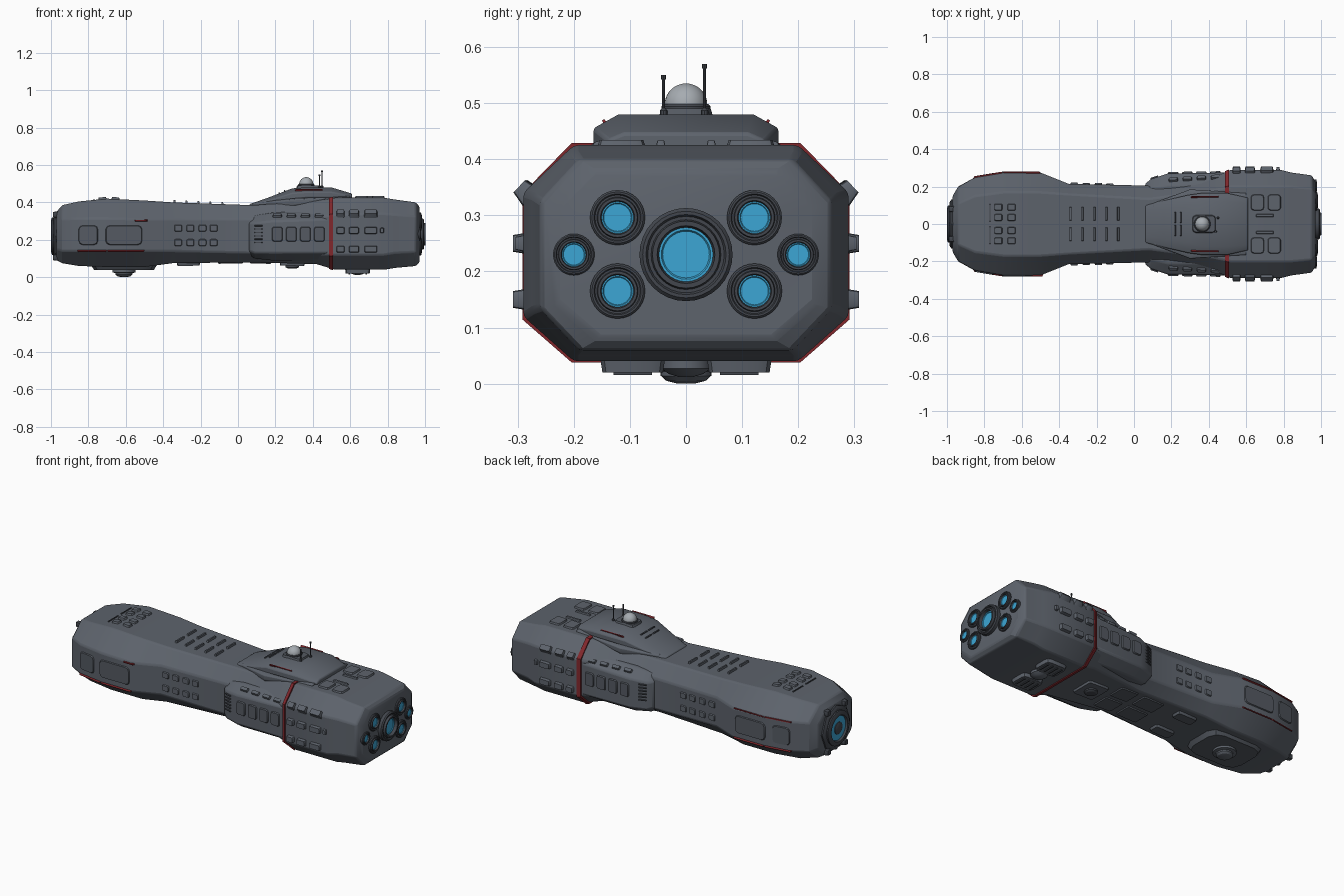
import bpy, bmesh, math
from mathutils import Matrix, Vector

if "Cube" in bpy.data.objects:
    bpy.data.objects.remove(bpy.data.objects["Cube"])


def material(name, r, g, b):
    m = bpy.data.materials.new(name)
    m.use_nodes = True
    m.diffuse_color = (r, g, b, 1)
    m.node_tree.nodes["Principled BSDF"].inputs["Base Color"].default_value = (r, g, b, 1)
    return m


GREY = material("hull grey", .11, .125, .15)
PANEL = material("panel grey", .09, .102, .122)
DARK = material("dark metal", .055, .062, .075)
BLUE = material("engine blue", .045, .38, .66)
RED = material("marking red", .22, .02, .025)
PALE = material("dome pale grey", .38, .41, .44)


def finish(bm, name, mats):
    bmesh.ops.recalc_face_normals(bm, faces=bm.faces)
    mesh = bpy.data.meshes.new(name)
    bm.to_mesh(mesh)
    bm.free()
    ob = bpy.data.objects.new(name, mesh)
    bpy.context.collection.objects.link(ob)
    for m in mats:
        mesh.materials.append(m)
    bpy.ops.object.select_all(action='DESELECT')
    ob.select_set(True)
    bpy.context.view_layer.objects.active = ob
    bpy.ops.object.shade_smooth_by_angle(angle=math.radians(28))
    return ob


# Sections: x, half width, flat half width, top, upper side, lower side, bottom
HULL = [(-.97, .15, .08, .35, .29, .15, .09), (-.94, .2, .11, .385, .31, .14, .075),
        (-.85, .25, .15, .405, .315, .14, .06), (-.7, .275, .17, .42, .315, .14, .055),
        (-.5, .275, .17, .41, .31, .14, .055), (-.35, .215, .16, .4, .31, .14, .075),
        (.08, .205, .135, .385, .31, .13, .08), (.42, .25, .18, .41, .32, .12, .07),
        (.52, .29, .2, .425, .335, .12, .04), (.78, .29, .2, .425, .34, .12, .04),
        (.84, .275, .2, .415, .335, .13, .05), (.95, .26, .19, .4, .325, .135, .06),
        (.97, .225, .155, .378, .31, .14, .08)]
POD = [(.06, .215, .17, .31, .29, .14, .12), (.09, .24, .19, .33, .29, .13, .1),
       (.18, .27, .21, .345, .3, .13, .09), (.5, .275, .21, .36, .31, .13, .09)]
TOWER = [(.06, .1, .07, .39, .385, .37, .36), (.16, .125, .08, .425, .41, .39, .37),
         (.29, .155, .1, .475, .45, .415, .4), (.36, .165, .12, .48, .455, .425, .4),
         (.5, .165, .12, .48, .455, .425, .41), (.61, .14, .11, .447, .435, .425, .41)]


def section(rows, x):
    for a, b in zip(rows, rows[1:]):
        if x <= b[0]:
            break
    t = (x - a[0]) / (b[0] - a[0])
    return [p + (q - p) * t for p, q in zip(a, b)]


def loft(name, rows, mat, bevel=.008, grow=0):
    bm = bmesh.new()
    rings = []
    for x, w, f, zt, zu, zl, zb in rows:
        half = [(f, zt), (w, zu), (w, zl), (f, zb)]
        outline = half + [(-y, z) for y, z in reversed(half)]
        mid = (zt + zb) / 2
        rings.append([bm.verts.new((x, y + math.copysign(grow, y),
                                    z + math.copysign(grow, z - mid))) for y, z in outline])
    for a, b in zip(rings, rings[1:]):
        for i in range(8):
            j = (i + 1) % 8
            bm.faces.new((a[i], a[j], b[j], b[i]))
    bm.faces.new(rings[0])
    bm.faces.new(rings[-1])
    ob = finish(bm, name, [mat])
    if bevel:
        mod = ob.modifiers.new("soft edges", 'BEVEL')
        mod.width, mod.segments = bevel, 2
    return ob


def plate(name, matrix, lx, ly, h, mat, corner=.2, inset=.006):
    bm = bmesh.new()
    bmesh.ops.create_cube(bm, size=1, matrix=Matrix.Diagonal((lx, ly, h * 2, 1)))
    upright = [e for e in bm.edges if abs((e.verts[0].co - e.verts[1].co).z) > h]
    if corner:
        bmesh.ops.bevel(bm, geom=upright, offset=min(lx, ly) * corner, segments=2,
                        profile=.5, affect='EDGES')
    for v in bm.verts:
        if v.co.z > 0:
            v.co.x *= 1 - 2 * min(inset, lx / 5) / lx
            v.co.y *= 1 - 2 * min(inset, ly / 5) / ly
    bm.transform(matrix)
    return finish(bm, name, [mat])


def frame(point, tangent, normal):
    t, n = tangent.normalized(), normal.normalized()
    m = Matrix((t, n.cross(t), n)).transposed().to_4x4()
    m.translation = point
    return m


def skin(rows, x, z, s):
    _, w, f, zt, zu, zl, zb = section(rows, x)
    y = w
    if z > zu:
        y = w + (f - w) * (z - zu) / (zt - zu)
    elif z < zl:
        y = w + (f - w) * (zl - z) / (zl - zb)
    return Vector((x, s * y, z))


def side_plate(name, x, z, lx, ly, h=.01, mat=GREY, rows=HULL, sides=(-1, 1), **kw):
    e = .004
    for s in sides:
        t = skin(rows, x + e, z, s) - skin(rows, x - e, z, s)
        up = skin(rows, x, z + e, s) - skin(rows, x, z - e, s)
        m = frame(skin(rows, x, z, s), t, t.cross(up) * -s)
        plate(name + ("_left" if s > 0 else "_right"), m, lx, ly, h, mat, **kw)


def deck_plate(name, x, y, lx, ly, h=.008, mat=GREY, rows=HULL, under=False, **kw):
    k, e = (6 if under else 3), .01
    t = Vector((2 * e, 0, section(rows, x + e)[k] - section(rows, x - e)[k]))
    n = t.cross(Vector((0, 1, 0))) * (-1 if under else 1)
    m = frame(Vector((x, y, section(rows, x)[k])), t, n)
    return plate(name, m, lx, ly, h, mat, **kw)


def lathe(name, profile, loc, axis, mats, glow_from=99, n=32):
    bm = bmesh.new()
    rings = [[bm.verts.new((r * math.cos(math.tau * i / n), r * math.sin(math.tau * i / n), d))
              for i in range(n)] for r, d in profile]
    for k, (a, b) in enumerate(zip(rings, rings[1:])):
        for i in range(n):
            j = (i + 1) % n
            bm.faces.new((a[i], a[j], b[j], b[i])).material_index = int(k >= glow_from)
    bm.faces.new(rings[0])
    bm.faces.new(rings[-1]).material_index = len(mats) - 1
    rot = Vector(axis).to_track_quat('Z', 'Y').to_matrix().to_4x4()
    bm.transform(Matrix.Translation(loc) @ rot)
    return finish(bm, name, mats)


# Main masses
loft("hull", HULL, GREY)
loft("side_pods", POD, GREY)
loft("command_tower", TOWER, GREY)
loft("red_band", [section(HULL, x) for x in (.487, .508)], RED, 0, .006)
loft("tower_skirt", [(.1, .11, .1, .4, .395, .38, .36), (.3, .185, .17, .422, .415, .39, .36),
                     (.6, .165, .15, .434, .43, .41, .4)], GREY, .004)

# Rear engines
nozzle = [(1, -.3), (1, .25), (.93, .32), (.86, .32), (.82, .24), (.75, .24), (.72, .4),
          (.62, .4), (.58, .2), (.53, .2), (.5, .16)]
engines = [(0, .23, .083)] + [(s * .122, z, .049) for s in (-1, 1) for z in (.165, .296)]
engines += [(s * .2, .23, .037) for s in (-1, 1)]
for y, z, r in engines:
    stretch = min(.9 * r, .05)
    lathe("engine", [(r * a, stretch * d * (1.8 if r > .08 else 1)) for a, d in nozzle],
          (.966, y, z), (1, 0, 0), [DARK, BLUE], 8)

# Nose dish with clamps
lathe("nose_collar", [(.13, -.02), (.13, .01), (.115, .018), (.1, .018)],
      (-.968, 0, .22), (-1, 0, 0), [DARK], n=8)
lathe("nose_dish", [(.1, 0), (.1, .026), (.085, .032), (.075, .032), (.07, .022), (.045, .022)],
      (-.968, 0, .22), (-1, 0, 0), [DARK, BLUE], 4)
lathe("nose_hub", [(.035, .01), (.035, .026), (.02, .032)],
      (-.968, 0, .22), (-1, 0, 0), [DARK])
for sy in (-1, 1):
    for sz in (-1, 1):
        m = frame(Vector((-.965, sy * .08, .22 + sz * .115)), Vector((0, 1, 0)), Vector((-1, 0, 0)))
        plate("nose_clamp", m, .04, .04, .024, DARK)

# Front side panels and red trim
for x, lx in ((-.8, .11), (-.61, .2)):
    side_plate("front_panel", x, .225, lx, .11, .006, PANEL)
for x, lx in ((-.78, .16), (-.6, .2)):
    side_plate("lower_red_line", x, .14, lx, .008, .005, RED, corner=0)
    side_plate("upper_red_line", x, .312, lx, .008, .005, RED, sides=(1,), corner=0)
side_plate("upper_red_line", -.52, .303, .07, .01, .006, RED, sides=(-1,), corner=0)

# Waist panels and pod panels
for x in (-.32, -.255, -.19, -.13):
    for z in (.185, .262):
        side_plate("waist_panel", x, z, .047, .042, .007)
for i, x in enumerate((.21, .285, .36, .435)):
    side_plate("pod_panel", x, .23, .063, .085, .008, PANEL, POD)
    side_plate("pod_cap", x, .327, .055, .03, .012, GREY, POD)
for i in range(6):
    side_plate("pod_vent", .11, .185 + i * .018, .05, .008, .007, DARK, POD, corner=0)

# Rear armour plates
for x, lx in ((.548, .05), (.62, .06), (.71, .075)):
    for z in (.15, .25, .342):
        side_plate("armour_plate", x, z, lx, .042, .018 if z < .3 else .014)
side_plate("armour_clip", .77, .25, .025, .035, .014)

# Top deck details
for i in range(5):
    for y in (-.055, .055):
        deck_plate("deck_rib", -.34 + i * .064, y, .014, .08, .012, corner=0)
for s in (-1, 1):
    for x in (-.725, -.655):
        for y in (.035, .09):
            deck_plate("bow_tile", x, s * y, .05, .042, .01)
    deck_plate("bow_strip", -.77, s * .06, .008, .1, .005, DARK, corner=0)
    for x in (.66, .75):
        deck_plate("stern_tile", x, s * .115, .075, .09, .009)
    deck_plate("stern_tile_small", .7, s * .045, .1, .02, .008)
    deck_plate("tower_slot", .22, s * .035, .01, .065, .006, DARK, TOWER, corner=0)
    deck_plate("tower_slot", .25, s * .035, .01, .065, .006, DARK, TOWER, corner=0)
    side_plate("tower_red_line", .38, .466, .15, .007, .005, RED, TOWER, (s,), corner=0)

# Sensor dome and antennas
deck_plate("dome_base", .375, 0, .13, .1, .01, PANEL, TOWER)
lathe("dome_collar", [(.044, -.005), (.044, .006), (.04, .01)], (.365, 0, .488), (0, 0, 1), [DARK])
quarter = [math.pi / 2 * i / 10 for i in range(10)]
lathe("sensor_dome", [(.038 * math.cos(a), .038 * math.sin(a)) for a in quarter],
      (.365, 0, .497), (0, 0, 1), [PALE])
for x, y, top in ((.436, -.04, .55), (.449, .033, .57)):
    h = top - .475
    lathe("antenna", [(.007, 0), (.007, .012), (.003, .016), (.003, h - .008), (.005, h - .008),
                      (.005, h)], (x, y, .475), (0, 0, 1), [DARK], n=10)

# Belly details
deck_plate("belly_turret_plate", -.61, 0, .36, .28, .016, PANEL, under=True, corner=.25, inset=.02)
lathe("belly_dome", [(.062, 0), (.062, .012), (.045, .016), (.045, .024), (.035, .033), (.015, .038)],
      (-.61, 0, .038), (0, 0, -1), [GREY])
for s in (-1, 1):
    deck_plate("belly_hatch", .64, s * .095, .14, .12, .02, under=True)
    for i in range(4):
        deck_plate("belly_grille", .595 + i * .03, s * .095, .012, .08, .025, DARK, under=True, corner=0)
    deck_plate("belly_vent", -.265, s * .09, .13, .07, .015, PANEL, under=True)
    deck_plate("belly_tile", -.04, s * .065, .14, .11, .006, PANEL, under=True, corner=.08)
    deck_plate("belly_tile", .12, s * .065, .12, .11, .006, PANEL, under=True, corner=.08)
deck_plate("belly_port", .29, 0, .14, .15, .012, under=True, corner=.1)
lathe("belly_port_cap", [(.035, 0), (.035, .014), (.025, .02)], (.29, 0, .067), (0, 0, -1), [DARK])
lathe("stern_belly_dome", [(.045, 0), (.045, .015), (.03, .025), (.012, .03)],
      (.64, 0, .042), (0, 0, -1), [GREY])
